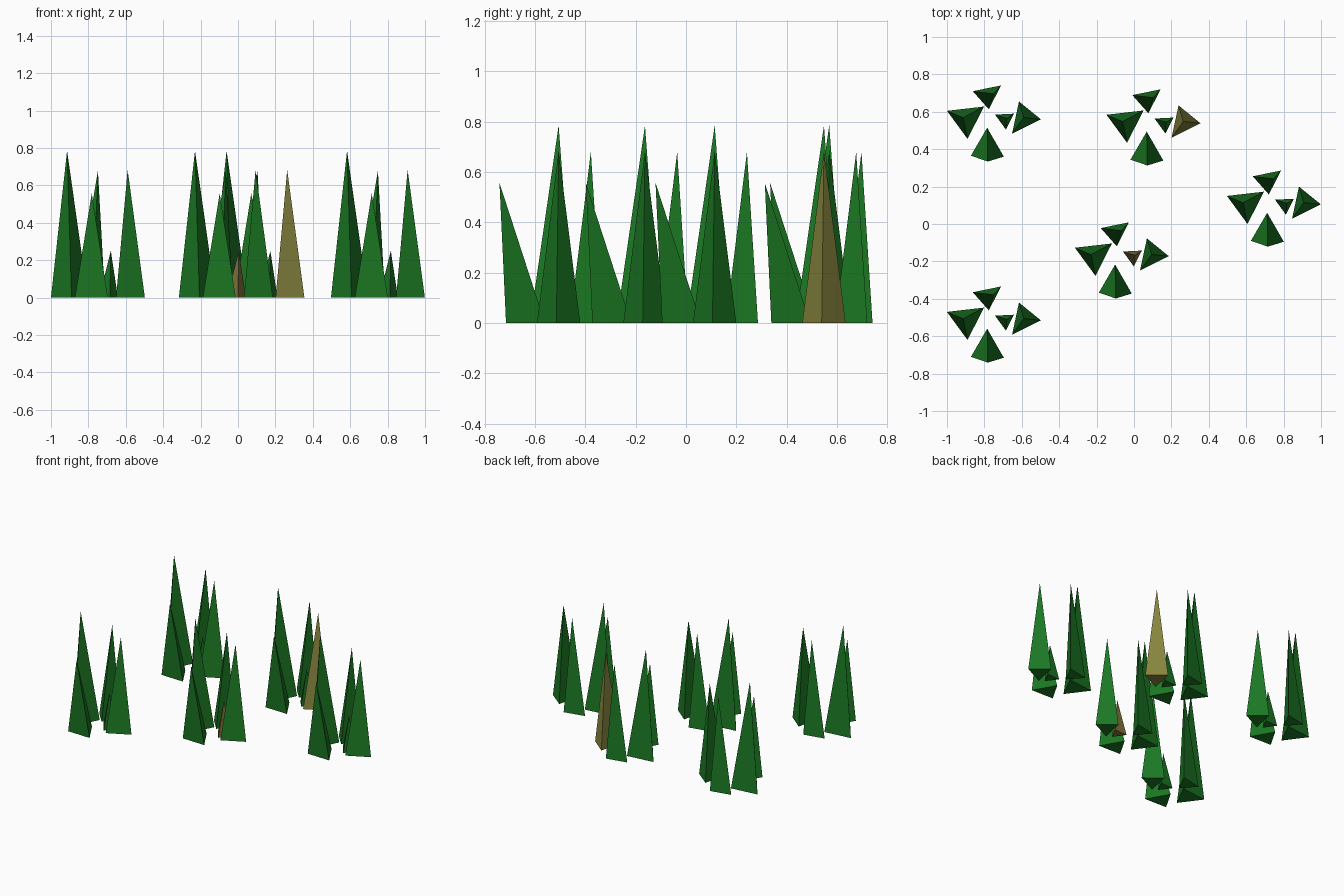
import bpy, bmesh

if "Cube" in bpy.data.objects:
    bpy.data.objects.remove(bpy.data.objects["Cube"])


def material(name, rgb):
    m = bpy.data.materials.new(name)
    m.diffuse_color = (*rgb, 1)
    m.use_nodes = True
    m.node_tree.nodes["Principled BSDF"].inputs["Base Color"].default_value = m.diffuse_color
    return m


green = material("leaf_green", (0.011, 0.19, 0.017))
straw = material("dry_straw", (0.25, 0.24, 0.05))
brown = material("dry_brown", (0.23, 0.18, 0.045))

# Each blade is a three-sided spike: triangular base, then the tip
BLADES = {
    "left_blade": ([(-1.0, -0.47), (-0.89, -0.62), (-0.802, -0.447)], (-0.914, -0.506, 0.785)),
    "back_blade": ([(-0.862, -0.365), (-0.776, -0.462), (-0.711, -0.334)], (-0.749, -0.378, 0.68)),
    "right_blade": ([(-0.652, -0.592), (-0.498, -0.515), (-0.615, -0.42)], (-0.59, -0.506, 0.683)),
    "front_blade": ([(-0.872, -0.71), (-0.696, -0.715), (-0.785, -0.56)], (-0.782, -0.741, 0.557)),
    "small_blade": ([(-0.743, -0.49), (-0.685, -0.57), (-0.642, -0.485)], (-0.68, -0.51, 0.25)),
}

# Tufts repeat the same five blades at these offsets, with a few dry blades
TUFTS = {
    "front_left_tuft": ((0, 0), {}),
    "back_left_tuft": ((0, 1.075), {}),
    "back_tuft": ((0.853, 1.054), {"right_blade": straw}),
    "middle_tuft": ((0.684, 0.343), {"small_blade": brown}),
    "right_tuft": ((1.497, 0.62), {}),
}


def spike(name, base, tip, offset, mat):
    bm = bmesh.new()
    dx, dy = offset
    ring = [bm.verts.new((x + dx, y + dy, 0)) for x, y in base]
    top = bm.verts.new((tip[0] + dx, tip[1] + dy, tip[2]))
    bm.faces.new(ring)
    for i in range(3):
        bm.faces.new((ring[i], ring[(i + 1) % 3], top))
    bmesh.ops.recalc_face_normals(bm, faces=bm.faces)
    me = bpy.data.meshes.new(name)
    bm.to_mesh(me)
    bm.free()
    me.materials.append(mat)
    bpy.context.collection.objects.link(bpy.data.objects.new(name, me))


for tuft, (offset, dry) in TUFTS.items():
    for blade, (base, tip) in BLADES.items():
        spike(f"{tuft}_{blade}", base, tip, offset, dry.get(blade, green))
